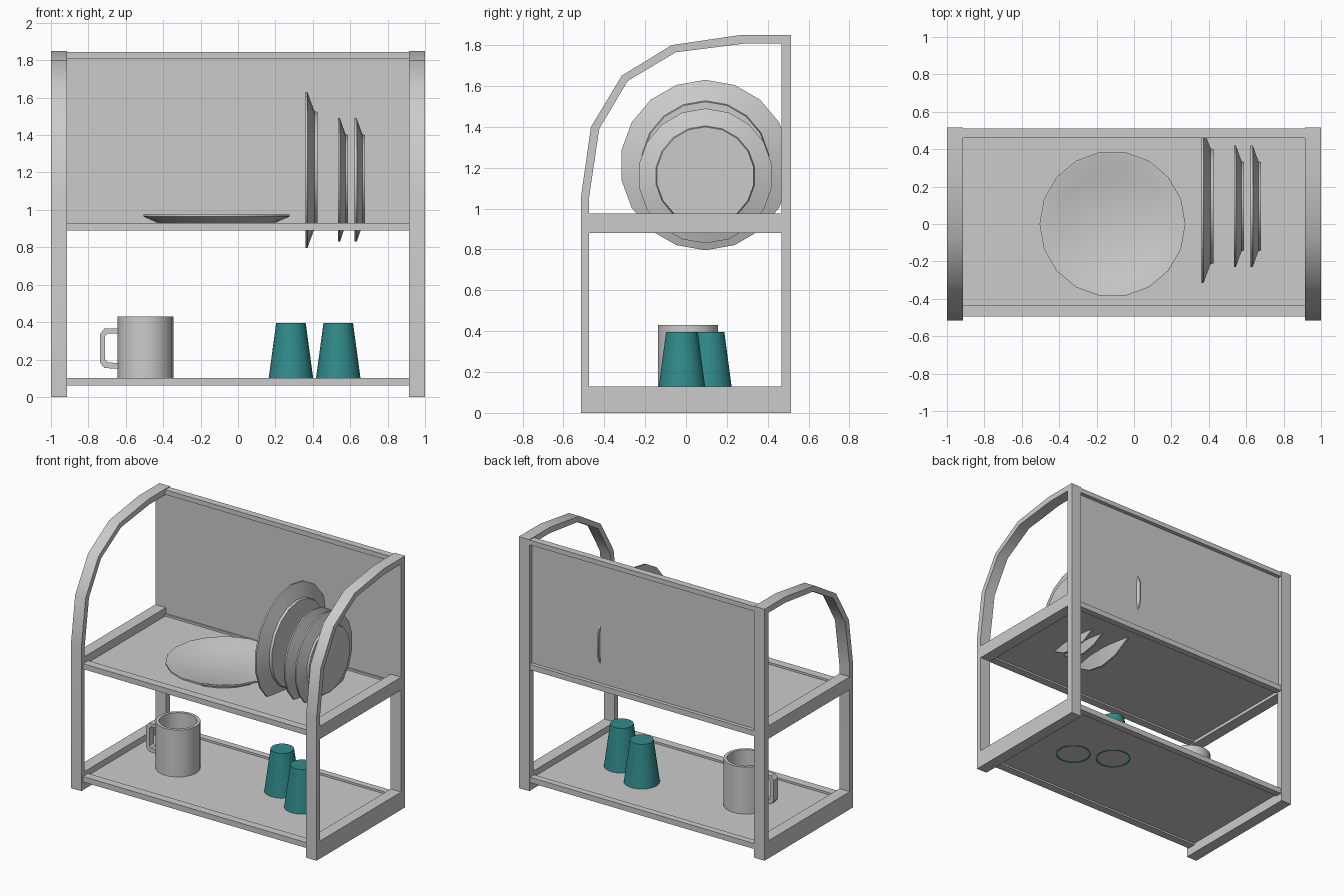
import bpy, bmesh, math
from mathutils import Matrix, Vector

if "Cube" in bpy.data.objects:
    bpy.data.objects.remove(bpy.data.objects["Cube"], do_unlink=True)


def material(name, rgb):
    m = bpy.data.materials.new(name)
    m.use_nodes = True
    m.diffuse_color = (*rgb, 1)
    m.node_tree.nodes["Principled BSDF"].inputs["Base Color"].default_value = (*rgb, 1)
    return m


GREY = material("light grey", (0.6, 0.6, 0.6))
TEAL = material("teal", (0.03, 0.26, 0.26))


def finish(name, bm, mat, smooth=None):
    bmesh.ops.recalc_face_normals(bm, faces=bm.faces)
    mesh = bpy.data.meshes.new(name)
    bm.to_mesh(mesh)
    bm.free()
    mesh.materials.append(mat)
    ob = bpy.data.objects.new(name, mesh)
    bpy.context.collection.objects.link(ob)
    if smooth:
        bpy.ops.object.select_all(action="DESELECT")
        ob.select_set(True)
        bpy.context.view_layer.objects.active = ob
        bpy.ops.object.shade_smooth_by_angle(angle=math.radians(smooth))
    return ob


def box(name, x, y, z, mat=GREY):
    bm = bmesh.new()
    size = [b - a for a, b in (x, y, z)]
    mid = Vector([(a + b) / 2 for a, b in (x, y, z)])
    bmesh.ops.create_cube(bm, size=1, matrix=Matrix.Translation(mid) @ Matrix.Diagonal((*size, 1)))
    return finish(name, bm, mat)


def extrude_strip(name, outer, inner, to_point, depth, smooth=None, closed=False):
    """Band between two matching outlines, given thickness along depth."""
    bm = bmesh.new()
    o = [bm.verts.new(to_point(*p)) for p in outer]
    i = [bm.verts.new(to_point(*p)) for p in inner]
    faces = [bm.faces.new((o[k], o[k + 1], i[k + 1], i[k])) for k in range(len(o) - 1)]
    ext = bmesh.ops.extrude_face_region(bm, geom=faces, use_keep_orig=True)
    bmesh.ops.translate(bm, vec=depth, verts=[v for v in ext["geom"] if isinstance(v, bmesh.types.BMVert)])
    return finish(name, bm, GREY, smooth)


def lathe(name, profile, sides, place, mat=GREY, turn=0):
    """Spin a (radius, height) profile; zero radius closes with a fan."""
    bm = bmesh.new()
    rings = []
    for r, h in profile:
        if r == 0:
            rings.append([bm.verts.new((0, 0, h))] * sides)
        else:
            a = [math.tau * k / sides + turn for k in range(sides)]
            rings.append([bm.verts.new((r * math.cos(t), r * math.sin(t), h)) for t in a])
    for lo, hi in zip(rings, rings[1:]):
        for k in range(sides):
            n = (k + 1) % sides
            bm.faces.new(list(dict.fromkeys((lo[k], lo[n], hi[n], hi[k]))))
    ob = finish(name, bm, mat, 30)
    ob.matrix_world = place
    return ob


# Side frames: one bent band for both posts and the arch, plus two rails
outer = [(-.515, 0), (-.515, 1.05), (-.465, 1.4), (-.315, 1.65), (-.07, 1.8),
         (.27, 1.85), (.515, 1.85), (.515, 0)]
inner = [(-.475, 0), (-.475, 1.05), (-.425, 1.39), (-.285, 1.625), (-.05, 1.765),
         (.28, 1.807), (.468, 1.807), (.468, 0)]
for side, x in (("right", -1), ("left", .915)):
    extrude_strip(side + "_frame", outer, inner, lambda y, z: (x, y, z), (.085, 0, 0), 30)
    for level, z in (("lower", (0, .13)), ("upper", (.88, .975))):
        box(f"{side}_{level}_side_rail", (x, x + .085), (-.476, .469), z)

# Shelves: thin panel between front and back rails
SPAN = (-.916, .916)
for level, z in (("lower", .06), ("upper", .89)):
    box(level + "_front_rail", SPAN, (-.495, -.435), (z, z + .04))
    box(level + "_back_rail", SPAN, (.46, .508), (z, z + .04))
    box(level + "_shelf", SPAN, (-.436, .461), (z + .013, z + .025))

# Back panel and its top rail
box("top_back_rail", SPAN, (.46, .51), (1.81, 1.845))
box("back_panel", SPAN, (.472, .481), (.92, 1.82))


# Plates: foot, sloping wall and thin rim
def plate(name, r, foot, depth, place):
    lip = .011
    profile = [(0, 0), (foot, 0), (foot + .005, depth * .25), (r, depth - lip),
               (r, depth), (r - .012, depth), (foot - .02, depth * .42), (0, depth * .3)]
    return lathe(name, profile, 18, place)


plate("flat_plate", .39, .3, .065, Matrix.Translation((-.115, 0, .91)))
STAND = Matrix.Rotation(-math.pi / 2, 4, "Y")
for name, r, foot, x, z in (("large_plate", .417, .31, .425, 1.213),
                            ("small_plate_inner", .33, .24, .588, 1.16),
                            ("small_plate_outer", .33, .24, .678, 1.16)):
    plate(name, r, foot, .065 if r > .4 else .054, Matrix.Translation((x, .095, z)) @ STAND)

# Mug with a square-cornered handle
lathe("mug", [(0, .085), (.15, .085), (.15, .43), (.128, .43), (.128, .11), (0, .11)],
      18, Matrix.Translation((-.495, .01, 0)))
extrude_strip("mug_handle",
              [(-.64, .15), (-.715, .155), (-.738, .185), (-.738, .335), (-.715, .365), (-.64, .365)],
              [(-.64, .18), (-.695, .185), (-.71, .2), (-.71, .325), (-.695, .34), (-.64, .34)],
              lambda x, z: (x, -.015, z), (0, .05, 0), 30)

# Upturned cups, open underneath
for name, x, y in (("inner_cup", .283, .11), ("outer_cup", .536, -.02)):
    lathe(name, [(0, .395), (.079, .395), (.123, .07), (.113, .07), (.07, .38), (0, .38)],
          18, Matrix.Translation((x, y, 0)), TEAL)
